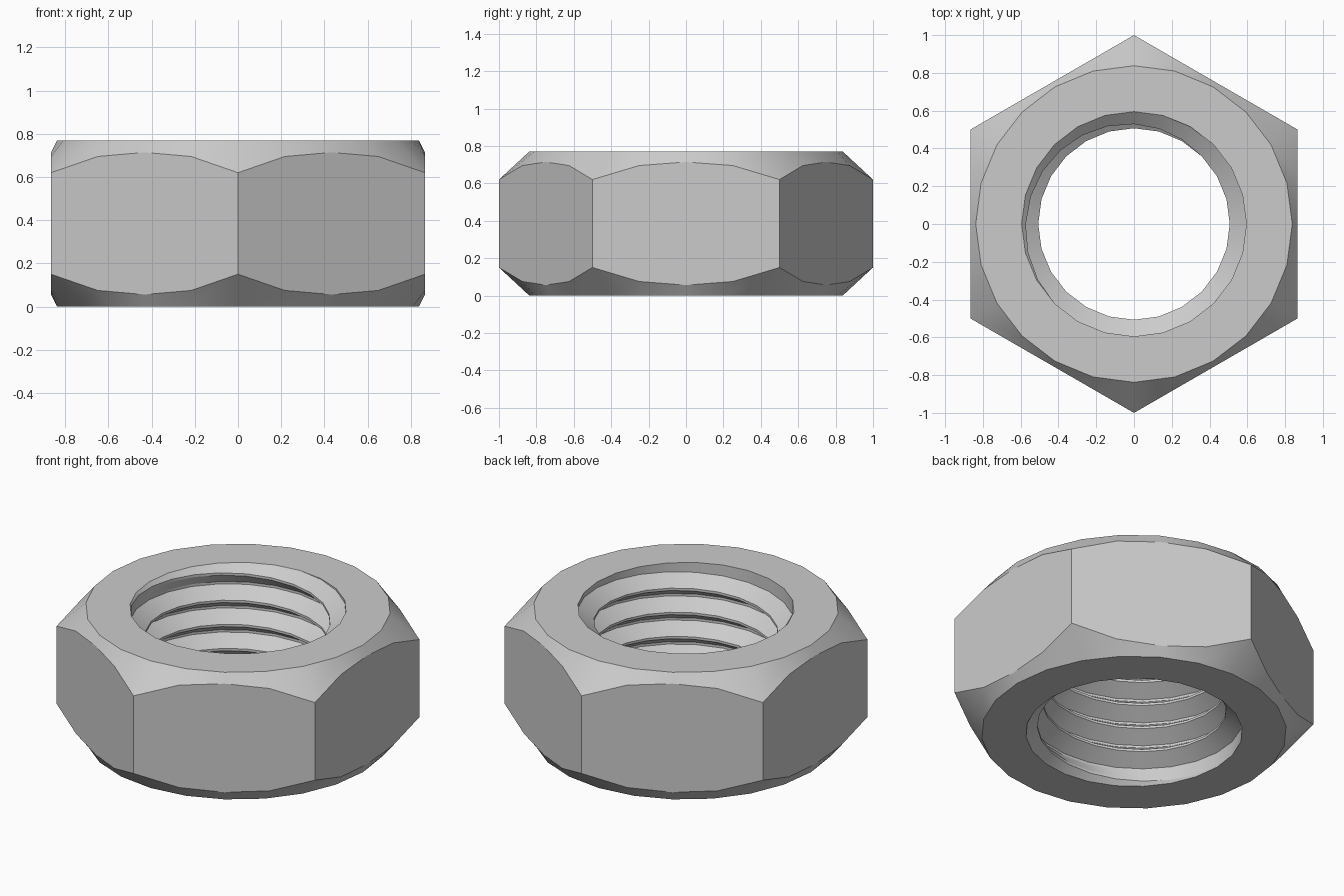
import bpy, bmesh
from math import sin, cos, radians, floor
from mathutils import Vector

if "Cube" in bpy.data.objects:
    bpy.data.objects.remove(bpy.data.objects["Cube"])

H, SEG = 0.77, 24              # nut height, sides of the round parts
ROOT, DEPTH, PITCH = 0.595, 0.088, 0.146
Z0, TURNS = 0.76, 5.1          # first thread crest height, thread length in turns

bm = bmesh.new()


def round_ring(r, z):
    return [bm.verts.new((r * sin(radians(15 * i)), r * cos(radians(15 * i)), z))
            for i in range(SEG)]


def hex_ring(heights):
    # hexagon with each side split in four; heights = corner, quarter, middle
    ring = []
    for i in range(SEG):
        side, q = divmod(i, 4)
        a, b = (Vector((sin(radians(60 * k)), cos(radians(60 * k)), 0))
                for k in (side, side + 1))
        p = a.lerp(b, q / 4)
        ring.append(bm.verts.new((p.x, p.y, heights[min(q, 4 - q)])))
    return ring


# outer body: top face, chamfer, hexagon sides, chamfer, bottom face
z_up = (0.62, 0.695, 0.714)
rings = [round_ring(ROOT, H), round_ring(0.838, H), hex_ring(z_up),
         hex_ring([H - z for z in z_up]), round_ring(0.838, 0), round_ring(ROOT, 0)]
for a, b in zip(rings, rings[1:]):
    for i in range(SEG):
        j = (i + 1) % SEG
        bm.faces.new((a[i], a[j], b[j], b[i]))

# threaded bore: helical strip, flattened onto the rims and fading at both ends
profile = [(-0.45, 0), (-0.05, 1), (0.05, 1), (0.45, 0), (0.55, 0)]
strip = []
for n in range(-2 * SEG, int((TURNS + 2) * SEG) + 1):
    t = n / SEG
    fade = max(0, min(1, 2 * t, 2 * (TURNS - t)))
    ang = radians(225 - 15 * n)
    row = []
    for off, crest in profile:
        z = Z0 - PITCH * (t + off)
        r = ROOT - DEPTH * crest * fade
        if z >= H or z <= 0:
            z, r = max(0, min(H, z)), ROOT
        row.append(bm.verts.new((r * cos(ang), r * sin(ang), z)))
    strip.append(row)
for a, b in zip(strip, strip[1:]):
    for j in range(4):
        # skip pieces lying wholly on a rim
        zs = [v.co.z for v in (a[j], b[j], b[j + 1], a[j + 1])]
        if max(zs) - min(zs) > 1e-5:
            bm.faces.new((a[j], b[j], b[j + 1], a[j + 1]))

bmesh.ops.remove_doubles(bm, verts=bm.verts, dist=0.0005)
bmesh.ops.delete(bm, geom=[v for v in bm.verts if not v.link_faces], context='VERTS')
bmesh.ops.recalc_face_normals(bm, faces=bm.faces)

mesh = bpy.data.meshes.new("hex_nut")
bm.to_mesh(mesh)
bm.free()
nut = bpy.data.objects.new("hex_nut", mesh)
bpy.context.collection.objects.link(nut)
bpy.context.view_layer.objects.active = nut
nut.select_set(True)
bpy.ops.object.shade_smooth_by_angle(angle=radians(22))
